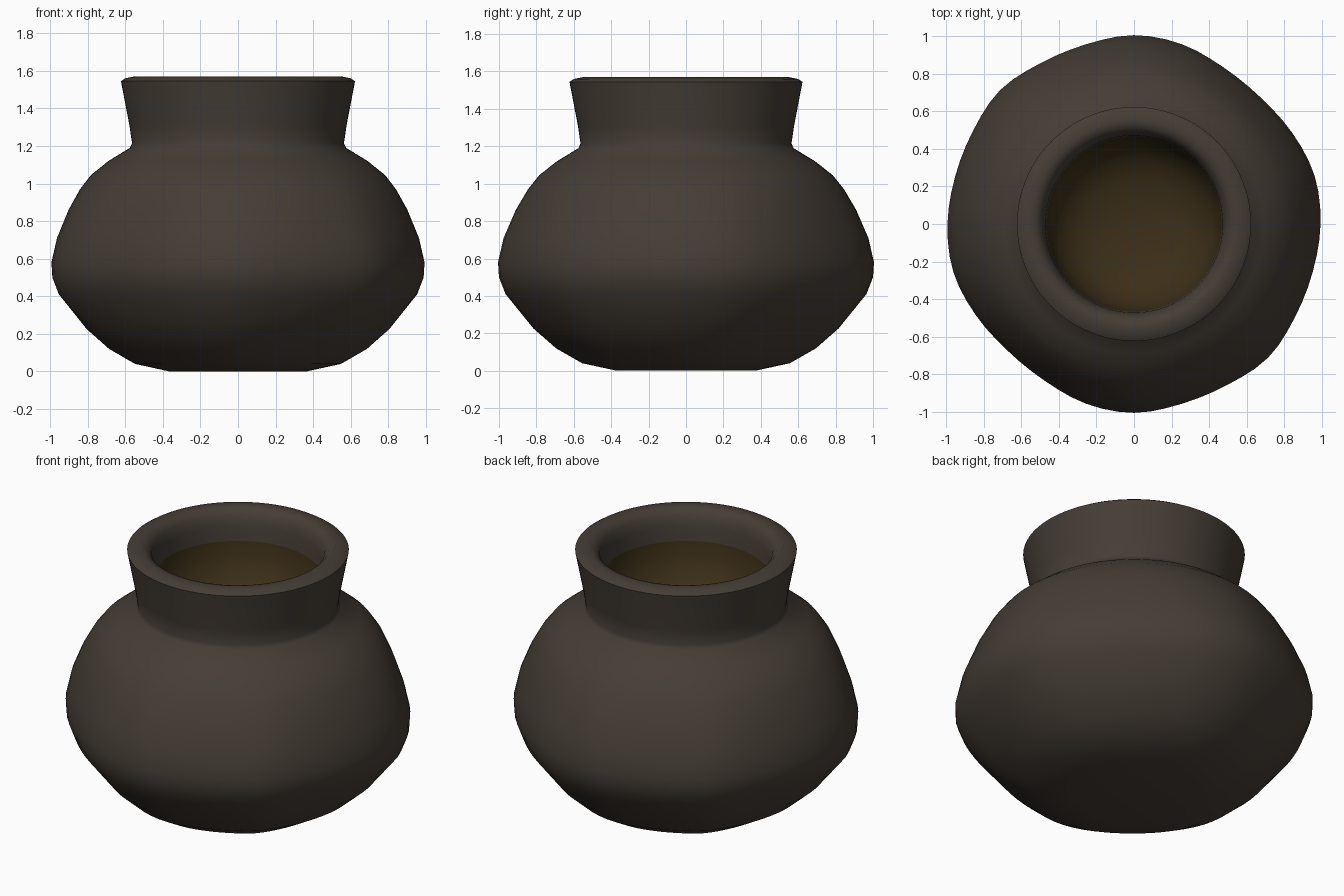
import bpy, bmesh, math

if "Cube" in bpy.data.objects:
    bpy.data.objects.remove(bpy.data.objects["Cube"])

SEG = 72
# belly outline radius every 15 degrees over half a turn (repeats after 180)
LOBES = [.988, .99, .967, .948, .955, .985, 1.0, .985, .985, 1.003, .985, .98]


def lobe(a):
    """Smooth periodic outline of the hand-made belly."""
    t = (a / math.pi * 12) % 12
    i, f = int(t), t - int(t)
    p0, p1, p2, p3 = (LOBES[(i + k) % 12] for k in (-1, 0, 1, 2))
    return .5 * (2 * p1 + (p2 - p0) * f + (2 * p0 - 5 * p1 + 4 * p2 - p3) * f * f
                 + (3 * p1 - p0 - 3 * p2 + p3) * f ** 3)


def weight(z):
    """Full wobble on the belly, fading to a round neck."""
    t = min(max((1.2 - z) / .5, 0), 1)
    return t * t * (3 - 2 * t)


def material(name, col):
    m = bpy.data.materials.new(name)
    m.diffuse_color = (*col, 1)
    m.use_nodes = True
    m.node_tree.nodes["Principled BSDF"].inputs["Base Color"].default_value = m.diffuse_color
    return m


def lathe(name, profile, mat_for, wobble):
    bm = bmesh.new()
    rings = []
    for r, z in profile:
        ring = []
        for s in range(SEG):
            a = 2 * math.pi * s / SEG
            q = r * (1 + wobble * weight(z) * (lobe(a) - 1))
            ring.append(bm.verts.new((q * math.cos(a), q * math.sin(a), z)))
        rings.append(ring)
    for j in range(len(rings) - 1):
        for s in range(SEG):
            n = (s + 1) % SEG
            f = bm.faces.new((rings[j][s], rings[j][n], rings[j + 1][n], rings[j + 1][s]))
            f.material_index = mat_for(j)
    bm.faces.new(rings[0][::-1])
    bm.faces.new(rings[-1]).material_index = mat_for(len(rings))
    me = bpy.data.meshes.new(name)
    bm.to_mesh(me)
    bm.free()
    ob = bpy.data.objects.new(name, me)
    bpy.context.collection.objects.link(ob)
    return ob


# outer wall from base to rim
outer = [(.37, 0), (.555, .04), (.695, .12), (.815, .225), (.965, .41), (1.0, .5),
         (1.005, .58), (.975, .71), (.91, .86), (.845, .97), (.785, 1.045), (.69, 1.12),
         (.575, 1.19), (.564, 1.215), (.578, 1.31), (.623, 1.545)]
# rolled lip
lip = [(.60, 1.56), (.55, 1.57), (.515, 1.562), (.487, 1.53), (.472, 1.47), (.466, 1.38)]
# bowl-shaped hollow
inner = [(.455, 1.3), (.42, 1.2), (.35, 1.12), (.25, 1.07), (.13, 1.045), (.03, 1.04)]

pot = lathe("clay_pot", outer + lip + inner,
            lambda j: 1 if j >= len(outer) + len(lip) - 1 else 0, 1)
pot.data.materials.append(material("dark_clay", (.06, .047, .036)))
pot.data.materials.append(material("brown_inside", (.045, .028, .009)))

bpy.context.view_layer.objects.active = pot
pot.select_set(True)
bpy.ops.object.shade_smooth_by_angle(angle=math.radians(55))
